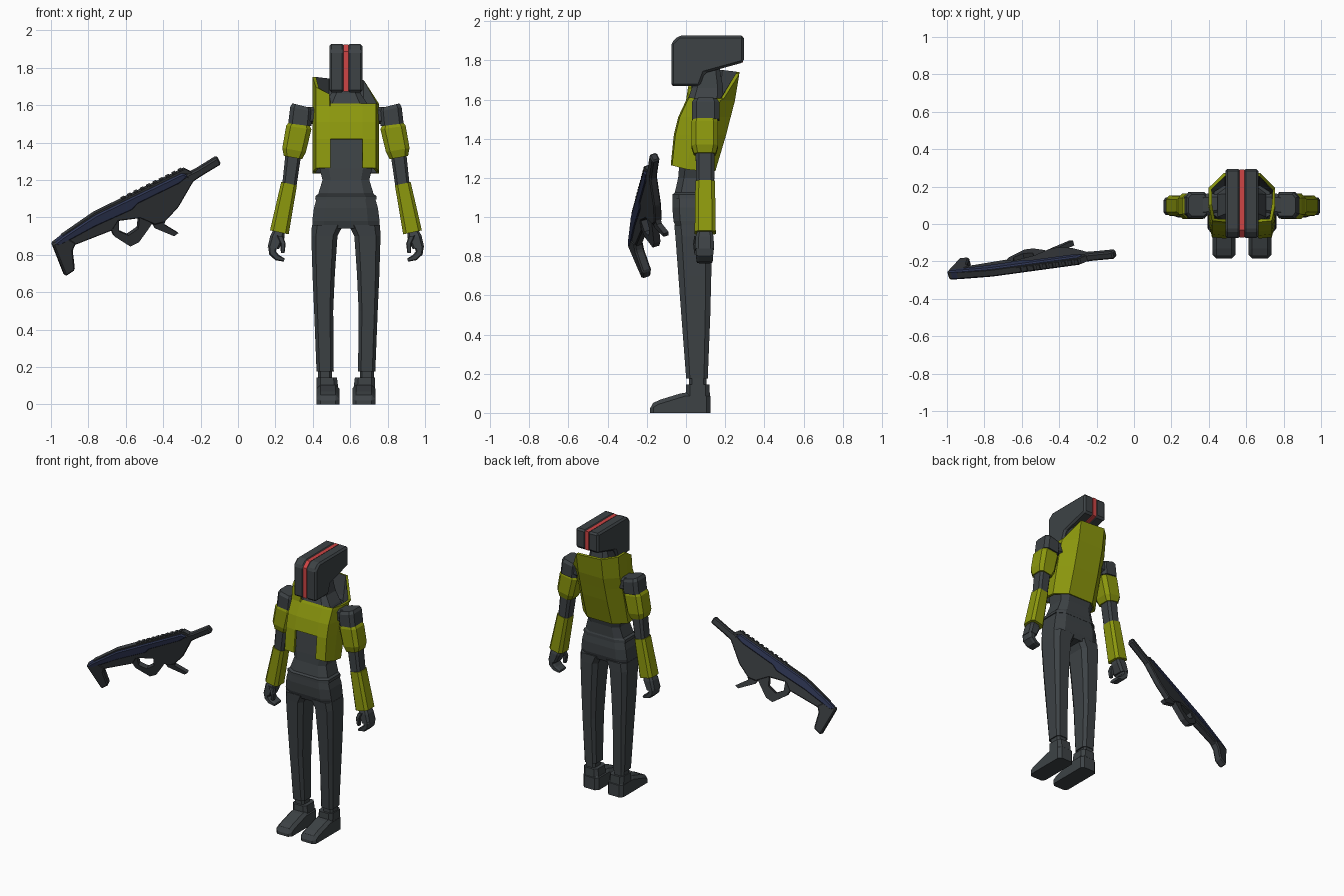
import bpy, bmesh, math
from mathutils import Vector

CX = 0.577  # centre line of the figure


def material(name, rgb):
    m = bpy.data.materials.new(name)
    m.diffuse_color = (*rgb, 1)
    return m


GREY = material("charcoal", (0.047, 0.055, 0.06))
LIME = material("olive_yellow", (0.26, 0.31, 0.004))
RED = material("red", (0.62, 0.06, 0.06))
NAVY = material("navy", (0.027, 0.036, 0.085))
GUN = material("gun_grey", (0.036, 0.04, 0.045))


def finish(name, bm, mats):
    me = bpy.data.meshes.new(name)
    bm.to_mesh(me)
    bm.free()
    for m in mats:
        me.materials.append(m)
    ob = bpy.data.objects.new(name, me)
    bpy.context.collection.objects.link(ob)
    return ob


def loft(name, sections, mat, side=1, ch=0.35):
    """Skin chamfered rectangles (x, y, z, half width, half depth, tilt in degrees)."""
    bm = bmesh.new()
    rings = []
    k = 1 - ch
    shape = [(1, -k), (1, k), (k, 1), (-k, 1), (-1, k), (-1, -k), (-k, -1), (k, -1)]
    for x, y, z, hw, hd, tilt in sections:
        c, s = math.cos(math.radians(tilt)), math.sin(math.radians(tilt))
        rings.append([bm.verts.new((CX + side * (x + a * hw * c), y + b * hd, z + a * hw * s))
                      for a, b in shape])
    for r, q in zip(rings, rings[1:]):
        for i in range(8):
            j = (i + 1) % 8
            bm.faces.new((r[i], r[j], q[j], q[i]))
    bm.faces.new(rings[0])
    bm.faces.new(rings[-1])
    bmesh.ops.recalc_face_normals(bm, faces=bm.faces)
    return finish(name, bm, [mat])


def prism(name, pts, vec, mat, bevel=0):
    """Extrude a flat outline along a vector; edges resting on the floor stay sharp."""
    bm = bmesh.new()
    f = bm.faces.new([bm.verts.new(p) for p in pts])
    g = bmesh.ops.extrude_face_region(bm, geom=[f])
    bmesh.ops.translate(bm, vec=vec, verts=[v for v in g["geom"] if isinstance(v, bmesh.types.BMVert)])
    bmesh.ops.recalc_face_normals(bm, faces=bm.faces)
    if bevel:
        edges = [e for e in bm.edges if max(v.co.z for v in e.verts) > .001]
        bmesh.ops.bevel(bm, geom=edges, offset=bevel, segments=1, profile=.5, affect="EDGES", clamp_overlap=True)
    return finish(name, bm, [mat])


# Head: two shells either side of a red core
head = [(-.075, 1.668), (-.075, 1.89), (-.035, 1.927), (.295, 1.927), (.295, 1.79), (.095, 1.735), (.07, 1.668)]
for s, n in ((-1, "left"), (1, "right")):
    prism("head_shell_" + n, [(CX + s * .009, y, z) for y, z in head], (s * .08, 0, 0), GREY, .012)
core = [(.11 + (y - .11) * .98, 1.81 + (z - 1.81) * .965) for y, z in head]
prism("head_red_core", [(CX - .014, y, z) for y, z in core], (.028, 0, 0), RED)
loft("neck", [(0, .10, 1.56, .14, .10, 0), (0, .10, 1.60, .12, .09, 0),
              (0, .11, 1.66, .08, .08, 0), (0, .11, 1.77, .06, .06, 0)], GREY)

# Torso with flared hem
loft("torso", [(0, .03, 1.095, .165, .10, 0), (0, .03, 1.115, .162, .10, 0), (0, .035, 1.125, .148, .092, 0),
               (0, .045, 1.20, .125, .085, 0), (0, .055, 1.26, .14, .09, 0), (0, .08, 1.42, .15, .095, 0),
               (0, .11, 1.58, .15, .095, 0)], GREY)


# Jacket: open shell, notch at the lower front, tall collar on one side, dark lining
def jacket():
    half = [(.088, 0), (.160, .03), (.178, .36), (.178, .70), (.098, 1)]
    cols = [(-.082, 0)] + [(-x, t) for x, t in half] + [(x, t) for x, t in reversed(half)]
    # front y, back y, front z, back z
    rows = [(-.078, .15, 1.265, 1.235), (-.062, .205, 1.42, 1.42), (-.04, .228, 1.51, 1.51), (0, .25, 1.595, 1.595)]
    collar = [1.61, 1.66, 1.695, 1.75, 1.75, 1.74, 1.73, 1.605, 1.605, 1.61, 1.61]
    bm = bmesh.new()
    grid = []
    for f, b, zf, zb in rows:
        grid.append([bm.verts.new((CX + x, f + (b - f) * t, zf + (zb - zf) * min(1, t * 2))) for x, t in cols])
    grid.append([bm.verts.new((CX + x, .01 + (.272 - .01) * t, z)) for (x, t), z in zip(cols, collar)])
    n = len(cols)
    for r, (lo, hi) in enumerate(zip(grid, grid[1:])):
        for i in range(n):
            j = (i + 1) % n
            if r or j:
                bm.faces.new((lo[j], lo[i], hi[i], hi[j]))
    ob = finish("jacket", bm, [LIME, GREY])
    m = ob.modifiers.new("thickness", "SOLIDIFY")
    m.thickness, m.offset, m.material_offset = .018, -1, 1


jacket()

# Trousers
loft("hips", [(0, .035, .94, .180, .085, 0), (0, .034, .98, .180, .098, 0), (0, .032, 1.05, .171, .102, 0),
              (0, .03, 1.10, .157, .098, 0)], GREY)
for s, n in ((-1, "left"), (1, "right")):
    loft("trouser_leg_" + n, [(.111, .056, .175, .046, .055, 0), (.119, .05, .50, .051, .074, 0),
                              (.119, .045, .70, .060, .084, 0), (.115, .04, .90, .070, .094, 0),
                              (.098, .037, .96, .084, .097, 0)], GREY, s)
    loft("ankle_" + n, [(.112, .06, .13, .038, .045, 0), (.112, .06, .18, .038, .045, 0)], GREY, s)
    # Boots
    foot = [(-.185, 0), (-.185, .04), (-.15, .062), (-.01, .105), (.125, .105), (.125, 0)]
    prism("boot_" + n, [(CX + s * .035, y, z) for y, z in foot], (s * .122, 0, 0), GREY, .02)
    loft("boot_cuff_" + n, [(.098, .06, .08, .058, .062, 0), (.102, .06, .145, .054, .06, 0)], GREY, s)

    # Arms
    loft("shoulder_joint_" + n, [(.13, .11, 1.545, .045, .055, 90), (.22, .10, 1.545, .045, .06, 90)], GREY, s)
    loft("shoulder_" + n, [(.236, .10, 1.597, .052, .058, 14), (.238, .10, 1.578, .061, .07, 12),
                           (.247, .10, 1.495, .062, .07, 7)], GREY, s)
    loft("upper_sleeve_" + n, [(.250, .097, 1.505, .054, .06, 8), (.252, .096, 1.48, .068, .068, 8),
                               (.277, .096, 1.36, .064, .068, 10), (.283, .096, 1.32, .05, .056, 10)], LIME, s)
    loft("elbow_" + n, [(.281, .097, 1.34, .042, .048, 10), (.305, .098, 1.15, .038, .046, 10)], GREY, s)
    loft("forearm_sleeve_" + n, [(.304, .098, 1.18, .043, .05, 12), (.356, .098, .92, .051, .054, 12)], LIME, s)
    loft("palm_" + n, [(.357, .095, .93, .03, .036, 12), (.367, .095, .895, .038, .046, 10),
                       (.388, .095, .835, .031, .048, 8)], GREY, s)
    loft("fingers_" + n, [(.392, .095, .845, .025, .046, 10), (.392, .095, .81, .02, .044, -25),
                          (.368, .095, .785, .017, .042, -55), (.33, .095, .772, .009, .038, -75)], GREY, s)
    loft("thumb_" + n, [(.352, .06, .90, .018, .018, 10), (.336, .052, .86, .014, .016, 5),
                        (.338, .055, .81, .010, .012, 0)], GREY, s)

# Rifle: outlines drawn in x and z, laid on a slanted plane
NORMAL = Vector((.265, -.921, -.29)).normalized()


def plate(name, pts, width, mat, bevel=0):
    p = [Vector((x, -.279 + .288 * (x + 1) - .315 * (z - .865), z)) - NORMAL * width / 2 for x, z in pts]
    return prism(name, p, NORMAL * width, mat, bevel)


plate("rifle_receiver", [(-.975, .85), (-.80, .985), (-.30, 1.235), (-.235, 1.21), (-.323, 1.058), (-.398, .978),
                         (-.45, .965), (-.53, 1.0), (-.644, .985), (-.676, .935), (-.873, .858), (-.90, .84)],
      .042, GUN, .006)
plate("rifle_upper_cover", [(-.992, .862), (-.945, .90), (-.767, 1.018), (-.30, 1.243), (-.27, 1.225), (-.32, 1.185),
                            (-.54, 1.078), (-.57, 1.045), (-.77, .955), (-.96, .852)], .052, NAVY, .008)
plate("rifle_top_strip", [(-.945, .905), (-.767, 1.028), (-.286, 1.262), (-.24, 1.238), (-.29, 1.235), (-.76, 1.01)],
      .032, GUN)
plate("rifle_stock", [(-.996, .862), (-.93, .905), (-.87, .87), (-.888, .828), (-.876, .724), (-.927, .689)],
      .05, GUN, .008)
plate("rifle_trigger_guard", [(-.69, .96), (-.665, .903), (-.58, .849), (-.535, .871), (-.485, .94), (-.455, .985),
                              (-.53, 1.01), (-.537, .945), (-.59, .908), (-.64, .93), (-.64, .99)], .036, GUN)
plate("rifle_foregrip", [(-.47, .99), (-.39, .99), (-.398, .965), (-.323, .919), (-.345, .903), (-.446, .945)],
      .028, GUN)
plate("rifle_barrel", [(-.29, 1.225), (-.225, 1.258), (-.113, 1.327), (-.094, 1.288), (-.20, 1.224), (-.25, 1.19)],
      .042, GUN, .008)

# Sight rail teeth
for i in range(10):
    x, z = -.62 + i * .034, 1.094 + i * .0166
    plate(f"rail_tooth_{i}", [(x, z), (x - .005, z + .010), (x + .013, z + .019), (x + .018, z + .009)], .026, GUN)
